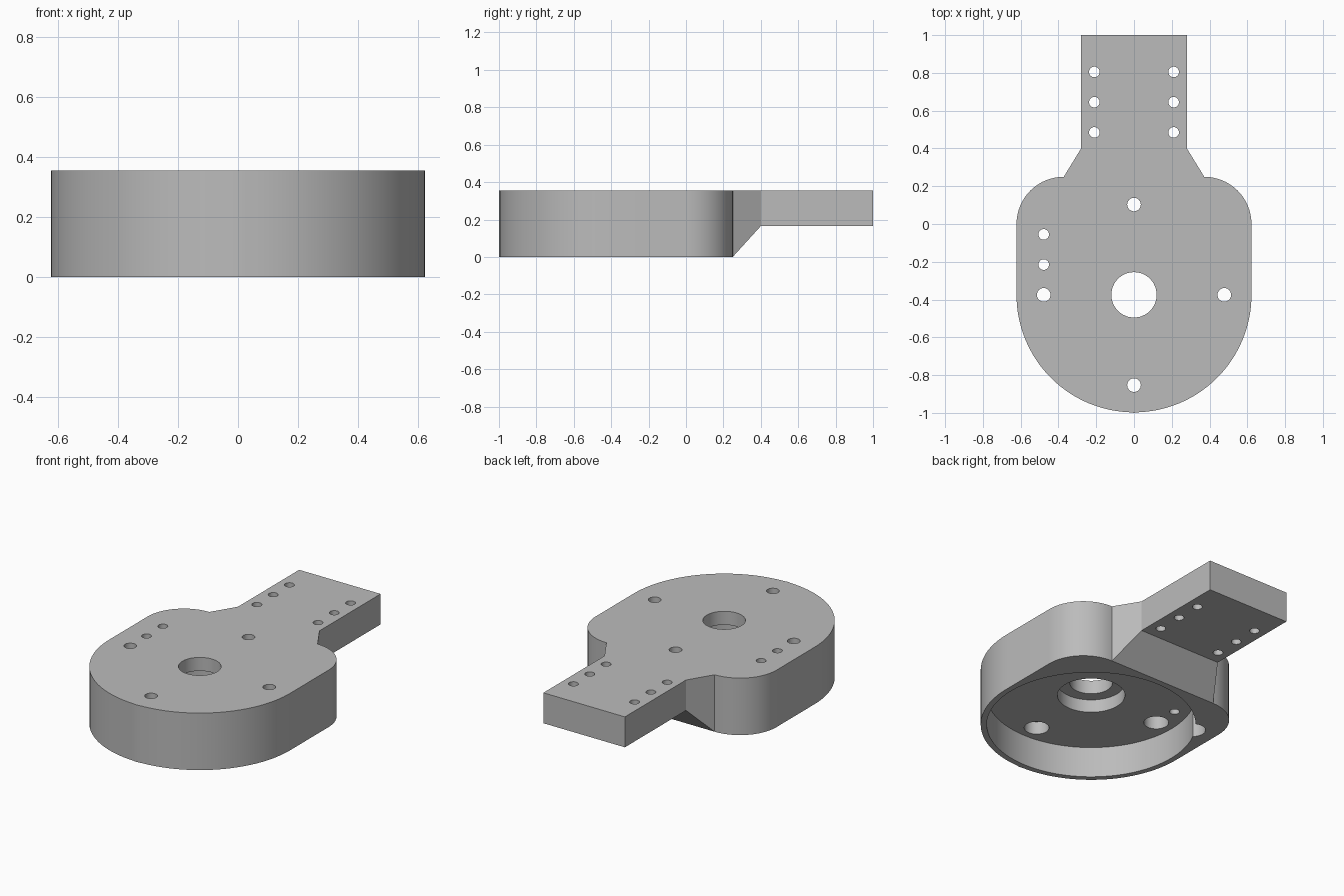
import bpy, bmesh, math

cube = bpy.data.objects.get("Cube")
if cube:
    bpy.data.objects.remove(cube, do_unlink=True)

TOP, ARM_Z, POCKET_Z, SHOULDER_Z = 0.354, 0.165, 0.19, 0.27
HUB_Y = -0.375

grey = bpy.data.materials.new("plain grey")
grey.use_nodes = True
color = (0.5, 0.5, 0.5, 1)
grey.diffuse_color = color
grey.node_tree.nodes["Principled BSDF"].inputs["Base Color"].default_value = color


def arc(cx, cy, r, start, end, steps):
    angles = [math.radians(start + (end - start) * i / steps) for i in range(steps + 1)]
    return [(cx + r * math.cos(a), cy + r * math.sin(a)) for a in angles]


def prism(name, points, offset):
    """Extrude a closed 3D polygon along an offset."""
    bm = bmesh.new()
    face = bm.faces.new([bm.verts.new(p) for p in points])
    ext = bmesh.ops.extrude_face_region(bm, geom=[face])
    moved = [v for v in ext["geom"] if isinstance(v, bmesh.types.BMVert)]
    bmesh.ops.translate(bm, verts=moved, vec=offset)
    bmesh.ops.recalc_face_normals(bm, faces=bm.faces)
    mesh = bpy.data.meshes.new(name)
    bm.to_mesh(mesh)
    bm.free()
    mesh.materials.append(grey)
    obj = bpy.data.objects.new(name, mesh)
    bpy.context.collection.objects.link(obj)
    return obj


def cut(body, cutter):
    cutter.hide_render = True
    mod = body.modifiers.new("cut", 'BOOLEAN')
    mod.operation, mod.solver, mod.object = 'DIFFERENCE', 'EXACT', cutter
    bpy.context.view_layer.objects.active = body
    bpy.ops.object.modifier_apply(modifier=mod.name)
    bpy.data.objects.remove(cutter, do_unlink=True)


def bore(body, x, y, r, top=TOP + 0.1, steps=32):
    """Round hole drilled from below up to the given height."""
    ring = arc(x, y, r, 0, 360, steps)[:-1]
    cut(body, prism("bore", [(px, py, -0.1) for px, py in ring], (0, 0, top + 0.1)))


# Plate outline: round front, rounded rear shoulders, tapered neck and arm
right_half = arc(0, HUB_Y, 0.622, -90, 0, 32)
right_half[0] = (0, -1)
right_half += arc(0.372, 0, 0.25, 0, 90, 16)
right_half += [(0.28, 0.4), (0.28, 1)]
outline = right_half + [(-x, y) for x, y in reversed(right_half[1:])]
body = prism("mounting_plate", [(x, y, 0) for x, y in outline], (0, 0, TOP))

# Sloped neck and raised arm underside
slope = [(-1, 0.25, 0), (-1, 0.4, ARM_Z), (-1, 1.2, ARM_Z), (-1, 1.2, -0.2), (-1, 0.25, -0.2)]
cut(body, prism("arm_relief", slope, (2, 0, 0)))

# Underside pocket with wire notch, and stepped central bore
bore(body, 0, HUB_Y, 0.588, POCKET_Z, 96)
bore(body, -0.48, -0.055, 0.07, POCKET_Z)
bore(body, 0, HUB_Y, 0.19, SHOULDER_Z, 64)
bore(body, 0, HUB_Y, 0.12, steps=48)

# Four counterbored screw holes around the hub
for dx, dy in ((1, 0), (-1, 0), (0, 1), (0, -1)):
    x, y = dx * 0.478, HUB_Y + dy * 0.478
    bore(body, x, y, 0.07, SHOULDER_Z)
    bore(body, x, y, 0.036)

# Small holes at the side and along the arm
for y in (-0.055, -0.215):
    bore(body, -0.478, y, 0.028)
for y in (0.485, 0.645, 0.805):
    for side in (-1, 1):
        bore(body, side * 0.21, y, 0.028)

# Smooth curved walls, sharp edges
bpy.ops.object.select_all(action='DESELECT')
body.select_set(True)
bpy.context.view_layer.objects.active = body
bpy.ops.object.shade_smooth_by_angle(angle=math.radians(25))
